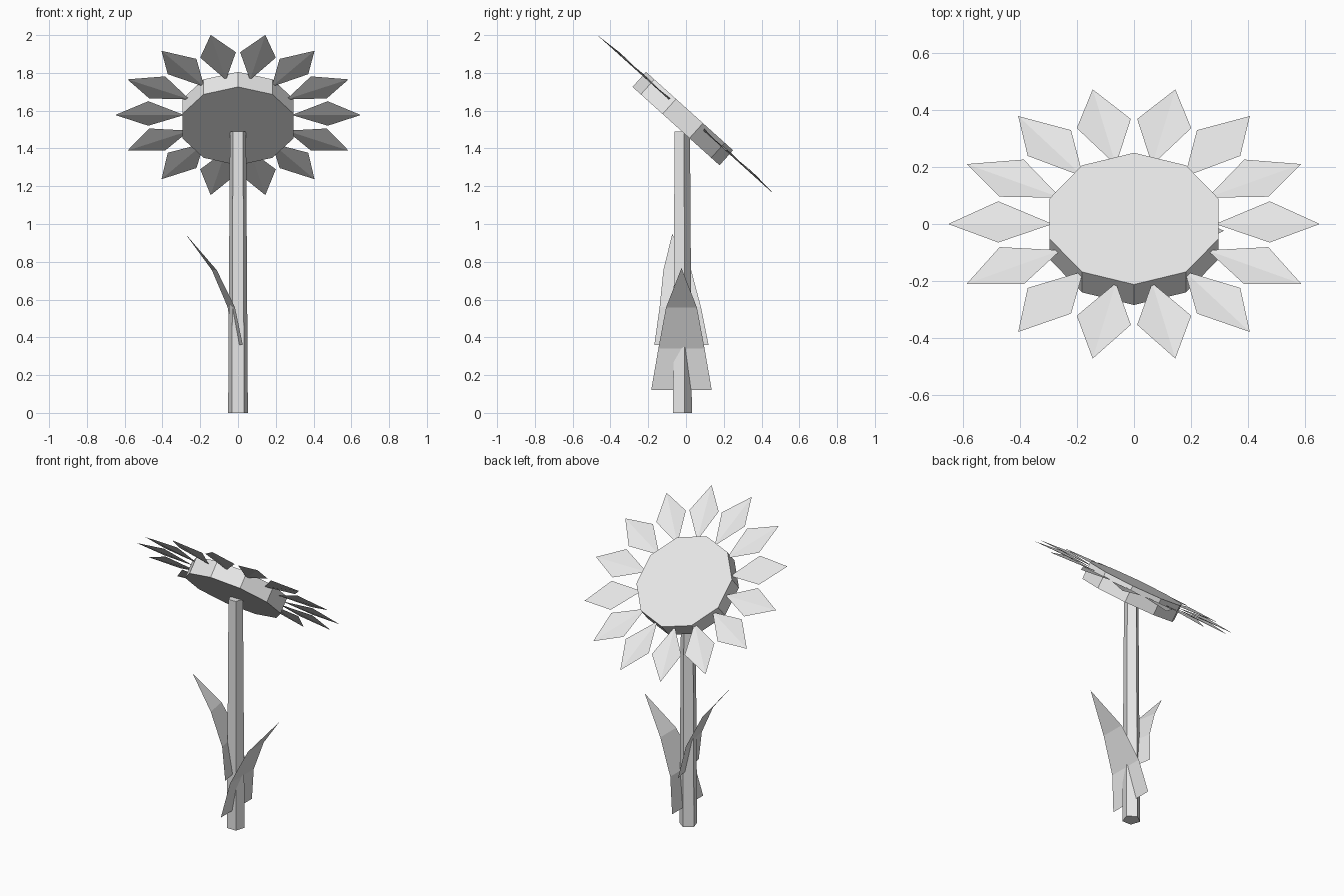
import bpy, bmesh, math
from mathutils import Matrix, Vector

if "Cube" in bpy.data.objects:
    bpy.data.objects.remove(bpy.data.objects["Cube"], do_unlink=True)

# single flat colour
grey = bpy.data.materials.new("light_grey")
grey.use_nodes = True
colour = (0.8, 0.8, 0.8, 1)
grey.diffuse_color = colour
grey.node_tree.nodes["Principled BSDF"].inputs["Base Color"].default_value = colour


def add_object(name, bm, matrix=Matrix()):
    mesh = bpy.data.meshes.new(name)
    bm.to_mesh(mesh)
    bm.free()
    mesh.materials.append(grey)
    obj = bpy.data.objects.new(name, mesh)
    obj.matrix_world = matrix
    bpy.context.collection.objects.link(obj)
    return obj


def prism(name, sides, r_low, r_high, depth, matrix):
    """Flat-sided prism with one corner pointing along +y."""
    bm = bmesh.new()
    rings = []
    for r, z in ((r_low, 0), (r_high, depth)):
        rings.append([bm.verts.new(Matrix.Rotation(math.tau * i / sides, 3, "Z") @ Vector((0, r, z)))
                      for i in range(sides)])
    low, high = rings
    for i in range(sides):
        j = (i + 1) % sides
        bm.faces.new((low[i], low[j], high[j], high[i]))
    bm.faces.new(low[::-1])
    bm.faces.new(high)
    return add_object(name, bm, matrix)


# stem: slightly tapered pentagon
prism("stem", 5, 0.055, 0.045, 1.49, Matrix.Translation((0, -0.024, 0)))

# flower head: tilted ten-sided disc
head = Matrix.Translation((0, 0, 1.577)) @ Matrix.Rotation(math.radians(-42), 4, "X")
prism("flower_disc", 10, 0.31, 0.31, 0.107, head @ Matrix.Translation((0, 0, -0.079)))

# petals: shallow creased kites around the disc
PETALS = 14
bm = bmesh.new()
for i in range(PETALS):
    turn = Matrix.Rotation(math.tau * i / PETALS, 3, "Z")
    base, right, tip, left = [bm.verts.new(turn @ Vector(p)) for p in (
        (0.285, 0, 0), (0.475, -0.097, 0.011), (0.65, 0, 0), (0.475, 0.097, 0.011))]
    bm.faces.new((base, right, tip))
    bm.faces.new((base, tip, left))
add_object("petals", bm, head)


# leaves: thin blades curving outward, narrowing to a point
def leaf(name, location, angle, scale):
    bm = bmesh.new()
    previous = None
    for x, z, half in ((0, 0, 0.16), (0.04, 0.22, 0.122), (0.14, 0.435, 0.082)):
        row = [bm.verts.new((x, side * half, z)) for side in (-1, 1)]
        if previous:
            bm.faces.new((previous[1], previous[0], row[0], row[1]))
        previous = row
    tip = bm.verts.new((0.31, 0, 0.645))
    bm.faces.new((previous[1], previous[0], tip))
    matrix = (Matrix.Translation(location) @ Matrix.Rotation(math.radians(angle), 4, "Z")
              @ Matrix.Scale(scale, 4))
    add_object(name, bm, matrix)


leaf("left_leaf", (0.005, -0.024, 0.122), 0, 1)
leaf("right_leaf", (0, -0.024, 0.36), 190, 0.91)
